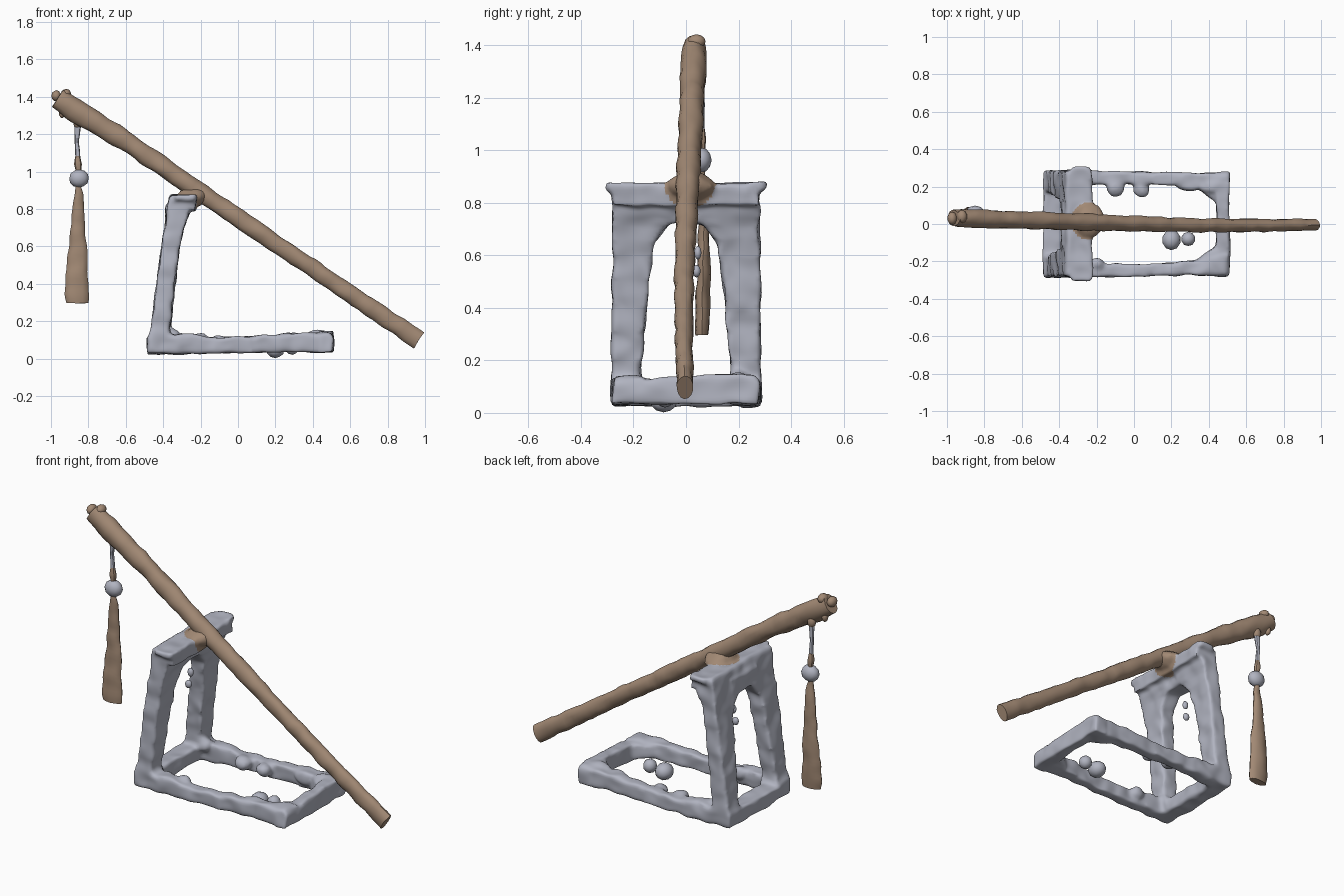
import bpy, bmesh, math
from mathutils import Vector, Matrix, noise

if "Cube" in bpy.data.objects:
    bpy.data.objects.remove(bpy.data.objects["Cube"])


def material(name, rgb):
    m = bpy.data.materials.new(name)
    m.diffuse_color = (*rgb, 1)
    m.use_nodes = True
    m.node_tree.nodes["Principled BSDF"].inputs["Base Color"].default_value = m.diffuse_color
    return m


WOOD = material("brown wood", (0.36, 0.25, 0.175))
GREY = material("pale grey", (0.44, 0.455, 0.53))


def roughen(mesh, amp, freq):
    for v in mesh.vertices:
        v.co += noise.noise_vector(v.co * freq) * amp


def finish(bm, name, mat):
    bmesh.ops.recalc_face_normals(bm, faces=bm.faces)
    mesh = bpy.data.meshes.new(name)
    bm.to_mesh(mesh)
    bm.free()
    mesh.materials.append(mat)
    ob = bpy.data.objects.new(name, mesh)
    bpy.context.collection.objects.link(ob)
    return ob


def smooth(ob, deg=40):
    bpy.ops.object.select_all(action='DESELECT')
    ob.select_set(True)
    bpy.context.view_layer.objects.active = ob
    bpy.ops.object.shade_smooth_by_angle(angle=math.radians(deg))


def skin(bm, rings):
    rings = [[bm.verts.new(p) for p in r] for r in rings]
    n = len(rings[0])
    for a, b in zip(rings, rings[1:]):
        for i in range(n):
            bm.faces.new((a[i], a[(i + 1) % n], b[(i + 1) % n], b[i]))
    bm.faces.new(rings[0])
    bm.faces.new(rings[-1])


def beam(bm, axis, sections):
    """Box sections along an axis: (t, a0, a1, b0, b1)."""
    place = {'x': lambda t, a, b: (t, a, b),
             'y': lambda t, a, b: (a, t, b),
             'z': lambda t, a, b: (a, b, t)}[axis]
    skin(bm, [[place(t, a0, b0), place(t, a1, b0), place(t, a1, b1), place(t, a0, b1)]
              for t, a0, a1, b0, b1 in sections])


def blob(bm, centre, radii):
    bmesh.ops.create_icosphere(bm, subdivisions=2, radius=1,
                               matrix=Matrix.Translation(centre) @ Matrix.Diagonal((*radii, 1)))


def interpolate(keys, t):
    for a, b in zip(keys, keys[1:]):
        if t <= b[0]:
            f = (t - a[0]) / (b[0] - a[0])
            return [p + (q - p) * f for p, q in zip(a, b)]
    return list(keys[-1])


def round_part(name, mat, keys, u, v, steps, sides, amp):
    """Round loft through keys (t, x, y, z, ru, rv) with section axes u and v."""
    bm = bmesh.new()
    rings = []
    for s in range(steps + 1):
        t = keys[0][0] + (keys[-1][0] - keys[0][0]) * s / steps
        _, x, y, z, ru, rv = interpolate(keys, t)
        rings.append([Vector((x, y, z)) + u * ru * math.cos(a) + v * rv * math.sin(a)
                      for a in (2 * math.pi * i / sides for i in range(sides))])
    skin(bm, rings)
    ob = finish(bm, name, mat)
    roughen(ob.data, amp, 14)
    smooth(ob)
    return ob


X, Y, Z = Vector((1, 0, 0)), Vector((0, 1, 0)), Vector((0, 0, 1))

# long sloping pole
START, END = Vector((-0.965, 0.03, 1.39)), Vector((0.968, -0.005, 0.097))
UP = Y.cross(END - START).normalized()
if UP.z < 0:
    UP = -UP
round_part("pole", WOOD, [
    (0, -0.965, 0.032, 1.39, 0.058, 0.046),
    (0.04, -0.888, 0.03, 1.34, 0.062, 0.049),
    (0.2, -0.58, 0.02, 1.147, 0.053, 0.047),
    (0.4, -0.19, 0.008, 0.88, 0.05, 0.045),
    (0.7, 0.388, -0.008, 0.49, 0.046, 0.036),
    (0.96, 0.891, -0.006, 0.148, 0.049, 0.033),
    (1, 0.968, -0.005, 0.097, 0.05, 0.031)], UP, Y, 70, 14, 0.008)

# knobs at the upper tip and the hook the cord hangs from
bm = bmesh.new()
blob(bm, (-0.92, 0.04, 1.415), (0.028, 0.035, 0.027))
blob(bm, (-0.972, 0.03, 1.405), (0.026, 0.035, 0.03))
blob(bm, (-0.94, 0.05, 1.315), (0.018, 0.02, 0.03))
blob(bm, (-0.857, 0.055, 1.265), (0.025, 0.022, 0.035))
smooth(finish(bm, "pole_tip_knobs", WOOD))

# frame: base, uprights and crossbar, fused into one soft rough shape
bm = bmesh.new()
for s in (-1, 1):
    def span(lo, hi):
        return tuple(sorted((s * lo, s * hi)))
    # side rail of the base
    beam(bm, 'x', [(x, *span(i, 0.285 - 0.01 * (x > 0)), 0.025 + 0.01 * (x > 0), z) for x, i, z in
                   ((-0.48, 0.2, 0.11), (-0.3, 0.2, 0.135), (-0.15, 0.215, 0.115), (0.1, 0.215, 0.12),
                    (0.3, 0.2, 0.135), (0.5, 0.17, 0.14))])
    # upright, widening into the arch
    beam(bm, 'z', [(z, x0, x1, *span(i, o)) for z, x0, x1, i, o in
                   ((0.03, -0.485, -0.375, 0.16, 0.285), (0.16, -0.468, -0.365, 0.17, 0.285),
                    (0.5, -0.42, -0.325, 0.14, 0.282), (0.64, -0.4, -0.305, 0.125, 0.28),
                    (0.72, -0.387, -0.285, 0.06, 0.28), (0.86, -0.368, -0.23, 0.02, 0.28))])
    # horn on the crossbar end
    beam(bm, 'y', [(s * 0.22, -0.36, -0.22, 0.82, 0.875), (s * 0.31, -0.33, -0.23, 0.85, 0.88)])
    # inner corner fillet by the end rail
    beam(bm, 'x', [(0.33, *span(0.2, 0.27), 0.04, 0.12), (0.46, *span(0.1, 0.27), 0.04, 0.13)])
# end rails
beam(bm, 'y', [(y, 0.44, 0.51, 0.035, z) for y, z in ((-0.28, 0.115), (-0.1, 0.135), (0.2, 0.15), (0.28, 0.12))])
beam(bm, 'y', [(-0.28, -0.485, -0.38, 0.025, 0.115), (0.28, -0.485, -0.38, 0.025, 0.115)])
# crossbar
beam(bm, 'y', [(-0.28, -0.365, -0.225, 0.79, 0.875), (0.28, -0.365, -0.225, 0.79, 0.875)])
beam(bm, 'y', [(-0.12, -0.385, -0.28, 0.72, 0.82), (0.12, -0.385, -0.28, 0.72, 0.82)])
# collar around the pole
blob(bm, (-0.24, 0.02, 0.865), (0.085, 0.095, 0.055))
# lumps clinging to the rails
for c, r in (((-0.1, 0.195, 0.085), (0.05, 0.05, 0.04)), ((0.04, 0.185, 0.085), (0.045, 0.05, 0.04)),
             ((0.3, 0.2, 0.1), (0.07, 0.03, 0.04)), ((-0.2, -0.215, 0.1), (0.045, 0.035, 0.04)),
             ((0.42, 0.2, 0.125), (0.07, 0.04, 0.03)), ((-0.35, 0.2, 0.12), (0.04, 0.04, 0.04))):
    blob(bm, c, r)
frame = finish(bm, "frame", GREY)
bpy.context.view_layer.objects.active = frame
rm = frame.modifiers.new("fuse", 'REMESH')
rm.mode = 'VOXEL'
rm.voxel_size = 0.012
sm = frame.modifiers.new("soften", 'SMOOTH')
sm.iterations = 4
for m in ("fuse", "soften"):
    bpy.ops.object.modifier_apply(modifier=m)
roughen(frame.data, 0.009, 13)
# the collar next to the pole is brown
frame.data.materials.clear()
frame.data.materials.append(GREY)
frame.data.materials.append(WOOD)
centre = Vector((-0.24, 0.015, 0.88))
for p in frame.data.polygons:
    p.material_index = 1 if (p.center - centre).length < 0.1 else 0
smooth(frame, 60)

# loose pebbles inside the base and between the uprights
for i, (c, r) in enumerate((((0.2, -0.085, 0.05), (0.05, 0.055, 0.048)),
                            ((0.29, -0.08, 0.06), (0.038, 0.038, 0.04)),
                            ((-0.34, 0.045, 0.61), (0.018, 0.014, 0.026)),
                            ((-0.35, 0.04, 0.54), (0.02, 0.016, 0.024)))):
    bm = bmesh.new()
    blob(bm, c, r)
    smooth(finish(bm, f"pebble_{i + 1}", GREY), 60)

# cord: grey above, brown below
round_part("cord_upper", GREY, [(0, -0.856, 0.058, 1.26, 0.018, 0.015), (0.6, -0.861, 0.06, 1.16, 0.011, 0.01),
                                (1, -0.857, 0.06, 1.08, 0.014, 0.012)], X, Y, 10, 8, 0.004)
round_part("cord_lower", WOOD, [(0, -0.857, 0.06, 1.085, 0.013, 0.012), (0.6, -0.857, 0.06, 1.04, 0.022, 0.018),
                                (1, -0.853, 0.06, 0.99, 0.012, 0.012)], X, Y, 8, 8, 0.003)

# bead on the cord
bm = bmesh.new()
blob(bm, (-0.85, 0.058, 0.963), (0.054, 0.04, 0.049))
smooth(finish(bm, "bead", GREY), 60)

# flat hanging tassel
round_part("tassel", WOOD, [
    (0, -0.853, 0.062, 0.93, 0.012, 0.012), (0.08, -0.853, 0.063, 0.88, 0.022, 0.016),
    (0.3, -0.855, 0.067, 0.74, 0.036, 0.021), (0.6, -0.858, 0.067, 0.55, 0.053, 0.025),
    (0.95, -0.863, 0.06, 0.335, 0.066, 0.028), (1, -0.86, 0.06, 0.3, 0.06, 0.024)], X, Y, 30, 12, 0.007)
